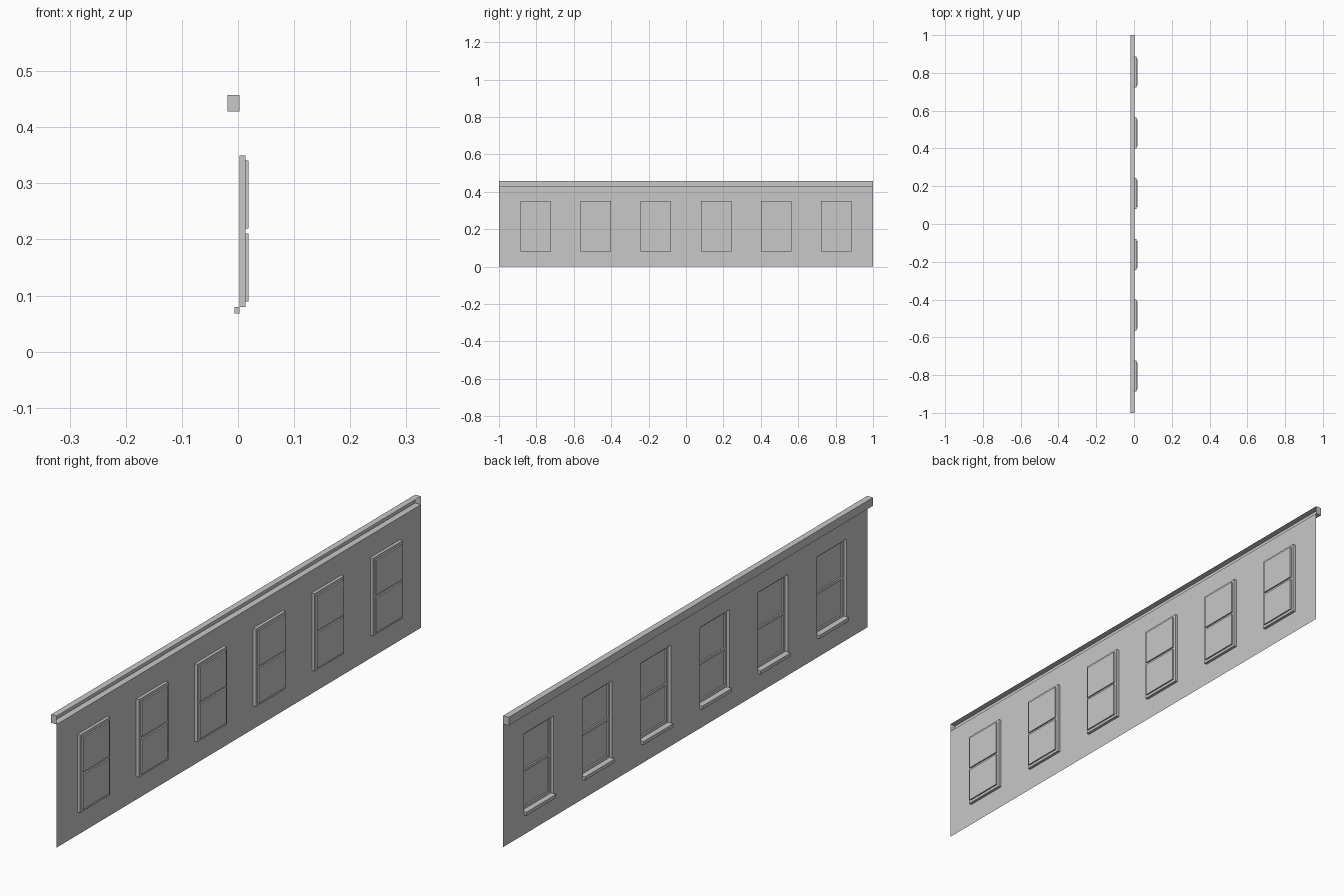
import bpy
import bmesh

cube = bpy.data.objects.get("Cube")
if cube:
    bpy.data.objects.remove(cube, do_unlink=True)

GREY = (0.58, 0.58, 0.58, 1)
plaster = bpy.data.materials.new("light grey plaster")
plaster.use_nodes = True
plaster.diffuse_color = GREY
plaster.node_tree.nodes["Principled BSDF"].inputs["Base Color"].default_value = GREY

# Depth planes, from the outer face of the cornice to the panes
CORNICE_X, SILL_X, WALL_X, FRAME_X, PANE_X = -0.0187, -0.0065, 0.003, 0.0134, 0.0187
WALL_TOP, CORNICE_TOP = 0.428, 0.457
SILL_Z, WIN_BOTTOM, WIN_TOP = 0.068, 0.08, 0.35
HALF_W, BORDER, MID_Z = 0.0815, 0.0095, 0.215
SASHES = {"lower": (0.0895, 0.2105), "upper": (0.2195, 0.3405)}
CENTRES = [(i - 2.5) * 0.3216 for i in range(6)]


def finish(name, bm):
    mesh = bpy.data.meshes.new(name)
    bm.to_mesh(mesh)
    bm.free()
    mesh.materials.append(plaster)
    obj = bpy.data.objects.new(name, mesh)
    bpy.context.collection.objects.link(obj)
    return obj


def box(name, xs, ys, zs, open_x=()):
    """Box between the given bounds, without the x faces at the open_x planes."""
    bm = bmesh.new()
    bmesh.ops.create_cube(bm, size=1)
    for v in bm.verts:
        v.co = [b[0] if c < 0 else b[1] for c, b in zip(v.co, (xs, ys, zs))]
    missing = [f for f in bm.faces
               if any(all(abs(v.co.x - x) < 1e-5 for v in f.verts) for x in open_x)]
    bmesh.ops.delete(bm, geom=missing, context="FACES")
    return finish(name, bm)


def sheet(name, x, y_cuts, z_cuts, is_hole):
    """Flat upright sheet facing -x, cut into cells, with holes left by a rule."""
    bm = bmesh.new()
    for j, (y0, y1) in enumerate(zip(y_cuts, y_cuts[1:])):
        for k, (z0, z1) in enumerate(zip(z_cuts, z_cuts[1:])):
            if not is_hole(j, k):
                bm.faces.new([bm.verts.new((x, y, z)) for y, z in
                              ((y0, z0), (y0, z1), (y1, z1), (y1, z0))])
    bmesh.ops.remove_doubles(bm, verts=bm.verts[:], dist=1e-5)
    return finish(name, bm)


# Wall with six window openings
wall_cuts = [-1] + [c + s * HALF_W for c in CENTRES for s in (-1, 1)] + [1]
sheet("wall", WALL_X, wall_cuts, [0, WIN_BOTTOM, WIN_TOP, WALL_TOP],
      lambda j, k: j % 2 == 1 and k == 1)

# Cornice channel, open at the inner side
box("cornice", (CORNICE_X, WALL_X), (-1, 1), (WALL_TOP, CORNICE_TOP), (WALL_X,))

for n, c in enumerate(CENTRES, 1):
    outer = (c - HALF_W, c + HALF_W)
    inner = (outer[0] + BORDER, outer[1] - BORDER)

    # Recess lining and flat frame around the two sashes
    box(f"window_reveal_{n}", (WALL_X, FRAME_X), outer, (WIN_BOTTOM, WIN_TOP),
        (WALL_X, FRAME_X))
    frame_z = [WIN_BOTTOM, *SASHES["lower"], *SASHES["upper"], WIN_TOP]
    sheet(f"window_frame_{n}", FRAME_X, [outer[0], *inner, outer[1]], frame_z,
          lambda j, k: j == 1 and k in (1, 3))

    # Recessed panes
    for part, zs in SASHES.items():
        box(f"{part}_pane_{n}", (FRAME_X, PANE_X), inner, zs, (FRAME_X,))

    # Projecting sill
    box(f"window_sill_{n}", (SILL_X, WALL_X), outer, (SILL_Z, WIN_BOTTOM), (WALL_X,))
